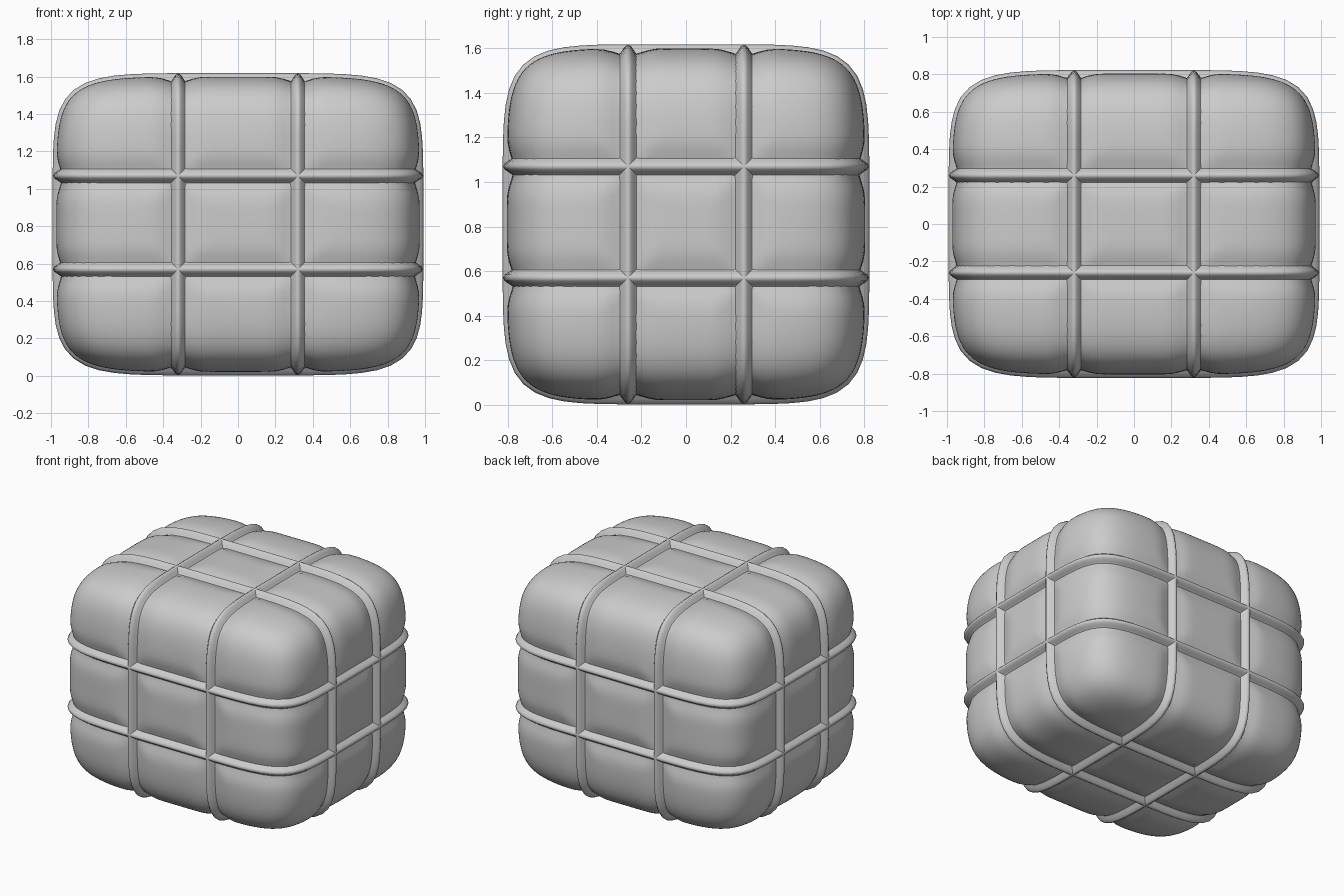
import bpy
import bmesh
from math import exp, cos, sin, pi
from mathutils import Vector

if "Cube" in bpy.data.objects:
    bpy.data.objects.remove(bpy.data.objects["Cube"])

HALF = Vector((0.975, 0.807, 0.792))      # half sizes of the soft bundle
CENTRE = Vector((0, 0, 0.81))
STRAPS = (0.32, 0.26, 0.25)               # strap offset from the centre, per axis
POWER = 6.0                               # squareness of the rounded shape

grey = bpy.data.materials.new("wrap grey")
grey.use_nodes = True
grey.diffuse_color = (0.6, 0.6, 0.6, 1)
grey.node_tree.nodes["Principled BSDF"].inputs["Base Color"].default_value = grey.diffuse_color


def finish(bm, name):
    bmesh.ops.recalc_face_normals(bm, faces=bm.faces)
    mesh = bpy.data.meshes.new(name)
    bm.to_mesh(mesh)
    bm.free()
    mesh.materials.append(grey)
    mesh.shade_smooth()
    obj = bpy.data.objects.new(name, mesh)
    obj.location = CENTRE
    bpy.context.collection.objects.link(obj)


def on_shell(v):
    """Push a direction out to the rounded box surface."""
    total = sum(abs(v[i] / HALF[i]) ** POWER for i in range(3))
    return v / total ** (1 / POWER)


def shell_normal(p):
    n = [abs(p[i] / HALF[i]) ** (POWER - 1) / HALF[i] * (1 if p[i] > 0 else -1) for i in range(3)]
    return Vector(n).normalized()


# Bundle: rounded box, pressed in softly under every strap
bm = bmesh.new()
bmesh.ops.create_cube(bm, size=2)
bmesh.ops.subdivide_edges(bm, edges=bm.edges, cuts=47, use_grid_fill=True)
for v in bm.verts:
    p = on_shell(Vector([v.co[i] * HALF[i] for i in range(3)]))
    dent = max(exp(-((abs(p[i]) - STRAPS[i]) / 0.08) ** 2) for i in range(3))
    v.co = p - shell_normal(p) * 0.032 * dent
finish(bm, "bundle")


# Straps: low rounded ridges swept around the bundle in three directions
def strap(name, axis, offset, steps=64, width=0.055):
    a, b = [i for i in range(3) if i != axis]
    bm = bmesh.new()
    rings = []
    for s in range(steps):
        t = 2 * pi * s / steps
        ring = []
        for k in range(-4, 5):
            u = k / 4
            p = Vector((0, 0, 0))
            p[a], p[b] = cos(t) * HALF[a], sin(t) * HALF[b]
            # even out the spacing round the squared corners
            p[a] = abs(cos(t)) ** 0.6 * HALF[a] * (1 if cos(t) > 0 else -1)
            p[b] = abs(sin(t)) ** 0.6 * HALF[b] * (1 if sin(t) > 0 else -1)
            p = on_shell(p)
            n = shell_normal(p)
            p += n * (-0.04 + 0.056 * (0.5 + 0.5 * cos(pi * u)))
            p[axis] = offset + u * width
            ring.append(bm.verts.new(p))
        rings.append(ring)
    for s in range(steps):
        r, q = rings[s], rings[(s + 1) % steps]
        for k in range(8):
            bm.faces.new((r[k], r[k + 1], q[k + 1], q[k]))
        bm.faces.new((r[8], r[0], q[0], q[8]))
    finish(bm, name)


for axis, names in enumerate((("right_strap", "left_strap"),
                              ("front_strap", "back_strap"),
                              ("lower_strap", "upper_strap"))):
    for name, side in zip(names, (-1, 1)):
        strap(name, axis, side * STRAPS[axis] + (0.01 if axis == 2 else 0))
